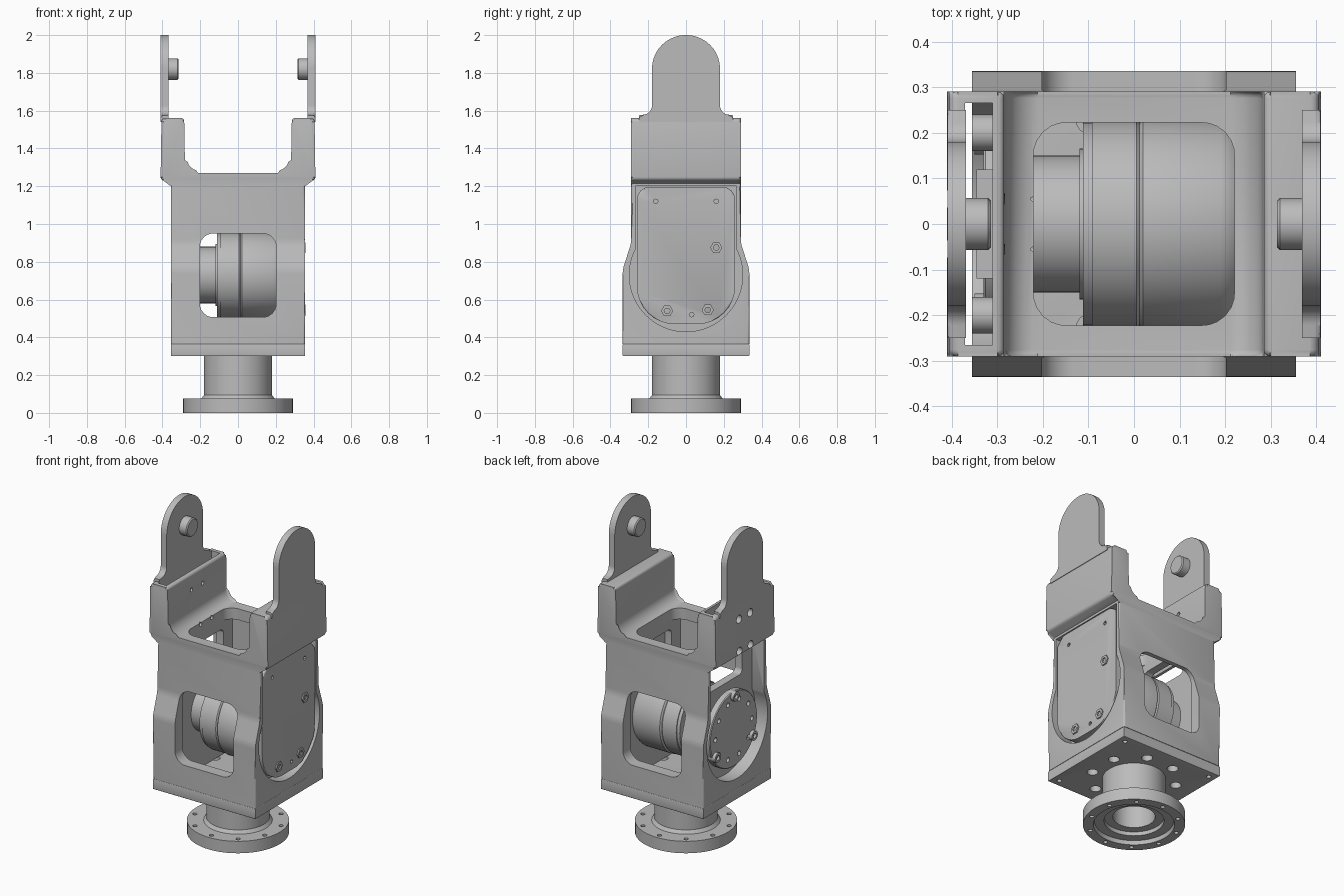
import bpy, bmesh, math
from mathutils import Vector

if "Cube" in bpy.data.objects:
    bpy.data.objects.remove(bpy.data.objects["Cube"])

metal = bpy.data.materials.new("satin grey metal")
metal.use_nodes = True
metal.diffuse_color = (0.5, 0.5, 0.5, 1)
metal.node_tree.nodes["Principled BSDF"].inputs["Base Color"].default_value = (0.5, 0.5, 0.5, 1)


def place(axis, h, u, v):
    return {"x": (h, u, v), "y": (u, h, v), "z": (u, v, h)}[axis]


def finish(name, bm):
    bmesh.ops.recalc_face_normals(bm, faces=bm.faces)
    mesh = bpy.data.meshes.new(name)
    bm.to_mesh(mesh)
    bm.free()
    mesh.materials.append(metal)
    ob = bpy.data.objects.new(name, mesh)
    bpy.context.collection.objects.link(ob)
    return ob


def rounded(corners, steps=6):
    """Outline from (u, v, radius) corners."""
    out, n = [], len(corners)
    for i, (u, v, r) in enumerate(corners):
        p = Vector((u, v))
        if r == 0:
            out.append(p)
            continue
        a = (Vector(corners[i - 1][:2]) - p).normalized()
        b = (Vector(corners[(i + 1) % n][:2]) - p).normalized()
        half = a.angle(b) / 2
        c = p + (a + b).normalized() * r / math.sin(half)
        t = r / math.tan(half)
        s, e = p + a * t - c, p + b * t - c
        out += [c + s.lerp(e, k / steps).normalized() * r for k in range(steps + 1)]
    return out


def rect(u0, u1, v0, v1, r=0):
    return rounded([(u0, v0, r), (u1, v0, r), (u1, v1, r), (u0, v1, r)])


def prism(name, outline, axis, lo, hi, bevel=0, where=lambda m: True):
    bm = bmesh.new()
    ends = [[bm.verts.new(place(axis, h, *p)) for p in outline] for h in (lo, hi)]
    caps = [bm.faces.new(e) for e in ends]
    n = len(outline)
    for i in range(n):
        j = (i + 1) % n
        bm.faces.new((ends[0][i], ends[0][j], ends[1][j], ends[1][i]))
    if bevel:
        edges = [e for f in caps for e in f.edges
                 if where((e.verts[0].co + e.verts[1].co) / 2)]
        bmesh.ops.bevel(bm, geom=edges, offset=bevel, segments=3, profile=0.5, affect="EDGES")
    return finish(name, bm)


def lathe(name, profile, axis, u=0, v=0, segs=48):
    """Spin (height, radius) points around an axis and cap both ends."""
    bm = bmesh.new()
    rings = []
    for h, r in profile:
        angles = [2 * math.pi * k / segs for k in range(segs)]
        rings.append([bm.verts.new(place(axis, h, u + r * math.cos(a), v + r * math.sin(a)))
                      for a in angles])
    for a, b in zip(rings, rings[1:]):
        for i in range(segs):
            j = (i + 1) % segs
            bm.faces.new((a[i], a[j], b[j], b[i]))
    bm.faces.new(rings[0])
    bm.faces.new(rings[-1])
    return finish(name, bm)


def rod(name, axis, lo, hi, r, u=0, v=0, segs=16):
    return lathe(name, [(lo, r), (hi, r)], axis, u, v, segs)


def cut(ob, *cutters):
    bpy.context.view_layer.objects.active = ob
    for c in cutters:
        mod = ob.modifiers.new("cut", "BOOLEAN")
        mod.operation, mod.solver, mod.object = "DIFFERENCE", "EXACT", c
        bpy.ops.object.modifier_apply(modifier=mod.name)
        bpy.data.objects.remove(c)


def circle(n, r, start=0):
    return [(r * math.cos(start + 2 * math.pi * k / n), r * math.sin(start + 2 * math.pi * k / n))
            for k in range(n)]


AXLE = 0.73  # height of the drive axis

# Mounting flange with neck, recess and bolt holes
flange = lathe("base_flange", [(0.22, 0.12), (0.05, 0.12), (0.05, 0.17), (0.025, 0.17), (0.025, 0.225),
                               (0, 0.23), (0, 0.29), (0.075, 0.29), (0.075, 0.195),
                               (0.095, 0.18), (0.302, 0.18)], "z", segs=64)
cut(flange, *[rod("hole", "z", -0.05, 0.2, 0.013, u, v) for u, v in circle(10, 0.257, 0.3)])

# Floor plate
plate = prism("floor_plate", rect(-0.355, 0.355, -0.335, 0.335), "z", 0.3, 0.365, 0.004)
cut(plate, *[rod("hole", "z", 0.2, 0.5, 0.032, u, v) for u, v in circle(8, 0.247, math.pi / 8)])
cut(plate, *[rod("hole", "z", 0.28, 0.33, 0.014, u, v)
             for u in (-0.31, 0.31) for v in (-0.29, 0.29)])

# Housing: side outline bulges around the drive, then is hollowed out
housing = prism("housing", rounded([(-0.335, 0.365, 0), (0.335, 0.365, 0), (0.335, 0.76, 0.15),
                                    (0.29, 0.9, 0.15), (0.29, 1.2, 0), (-0.29, 1.2, 0),
                                    (-0.29, 0.9, 0.15), (-0.335, 0.76, 0.15)]),
                "x", -0.355, 0.355, 0.012, lambda m: 0.8 < m.z < 1.19 or abs(m.y) > 0.32)
cut(housing,
    prism("hollow", rect(-0.22, 0.22, -0.262, 0.262), "z", 0.3, 1.3),
    prism("window", rect(-0.202, 0.202, 0.507, 0.95, 0.07), "y", -0.5, 0.5),
    prism("slot", rect(-0.17, 0.17, 1.0, 1.15, 0.03), "x", -0.3, 0.3))
for s in (-1, 1):
    lo, hi = sorted((s * 0.27, s * 0.5))
    cut(housing, rod("pocket", "x", lo, hi, 0.3, 0, AXLE, 64),
        prism("bay", rect(-0.267, 0.267, AXLE, 1.3), "x", lo, hi))

# Yoke saddle with its two blocks
half = [(0.355, 1.2, 0), (0.355, 1.215, 0), (0.41, 1.235, 0.02), (0.405, 1.56, 0.02),
        (0.285, 1.56, 0.015), (0.28, 1.27, 0.07)]
yoke = prism("yoke", rounded(half + [(-u, v, r) for u, v, r in reversed(half)]), "y",
             -0.29, 0.29, 0.014, lambda m: m.z > 1.22)
cut(yoke,
    prism("top_window", rect(-0.22, 0.22, -0.222, 0.222, 0.07), "z", 1.1, 1.4),
    prism("cavity", rect(-0.37, -0.31, -0.265, 0.265), "z", 1.1, 1.7))
for y in (-0.055, 0.055):
    for z in (1.26, 1.46):
        cut(yoke, rod("hole", "x", -0.5, -0.36, 0.025, y, z), rod("hole", "x", -0.33, -0.2, 0.012, y, z))

# Bosses inside the open block
for y in (-0.2, 0.2):
    rod("block_boss", "x", -0.355, -0.3, 0.04, y, 1.4)
prism("block_rib", rect(-0.345, -0.305, -0.12, 0.12), "z", 1.32, 1.4)

# Upright ears with pivot pins
ear = [(0.25, 1.54, 0), (0.25, 1.575, 0), (0.18, 1.585, 0.05), (0.18, 2.0, 0.178)]
ear_outline = rounded(ear + [(-u, v, r) for u, v, r in reversed(ear)], 12)
for s, side in ((1, "left"), (-1, "right")):
    lo, hi = sorted((s * 0.368, s * 0.409))
    prism(side + "_ear", ear_outline, "x", lo, hi, 0.014,
          lambda m: abs(m.x) > 0.39 and m.z > 1.56)
    lathe(side + "_pivot_pin", [(s * 0.375, 0.057), (s * 0.32, 0.057), (s * 0.314, 0.051)],
          "x", 0, 1.82, 24)

# Drive motor with stepped drum
lathe("motor", [(-0.24, 0.15), (-0.12, 0.15), (-0.12, 0.165), (-0.112, 0.165), (-0.112, 0.222),
                (-0.092, 0.222), (-0.092, 0.228), (0.005, 0.228), (0.012, 0.222), (0.02, 0.232),
                (0.19, 0.232), (0.215, 0.22), (0.24, 0.2)], "x", 0, AXLE, 64)

# Output disc on the open side
disc = lathe("output_disc", [(-0.23, 0.2), (-0.29, 0.2), (-0.29, 0.235), (-0.325, 0.235),
                             (-0.33, 0.23)], "x", 0, AXLE, 64)
cut(disc, *[rod("hole", "x", -0.4, -0.3, 0.015, u, AXLE + v) for u, v in circle(10, 0.18)])
for u, v in circle(3, 0.21, math.pi / 2):
    lathe("disc_bolt", [(-0.3, 0.03), (-0.35, 0.03), (-0.35, 0.015), (-0.335, 0.015)], "x",
          u, AXLE + v, 12)

# Cover plate on the closed side, with screws and pin holes
cover = prism("side_cover", rounded([(-0.26, 0.47, 0.2), (0.26, 0.47, 0.2), (0.26, 1.197, 0.07),
                                     (-0.26, 1.197, 0.07)], 10), "x", 0.265, 0.35, 0.008)
cut(cover, *[rod("hole", "x", 0.32, 0.4, 0.012, y, z, 8)
             for y, z in ((-0.16, 1.12), (0.16, 1.12), (0.03, 0.52))])
for y, z in ((0.16, 0.875), (-0.1, 0.54), (0.115, 0.545)):
    lathe("cover_screw", [(0.34, 0.032), (0.358, 0.032), (0.358, 0.016), (0.345, 0.016)],
          "x", y, z, 6)

# Smooth round surfaces, keep edges crisp
bpy.ops.object.select_all(action="DESELECT")
for ob in bpy.context.scene.objects:
    if ob.type == "MESH" and metal.name in ob.data.materials:
        ob.select_set(True)
        bpy.context.view_layer.objects.active = ob
bpy.ops.object.shade_smooth_by_angle(angle=math.radians(32))
